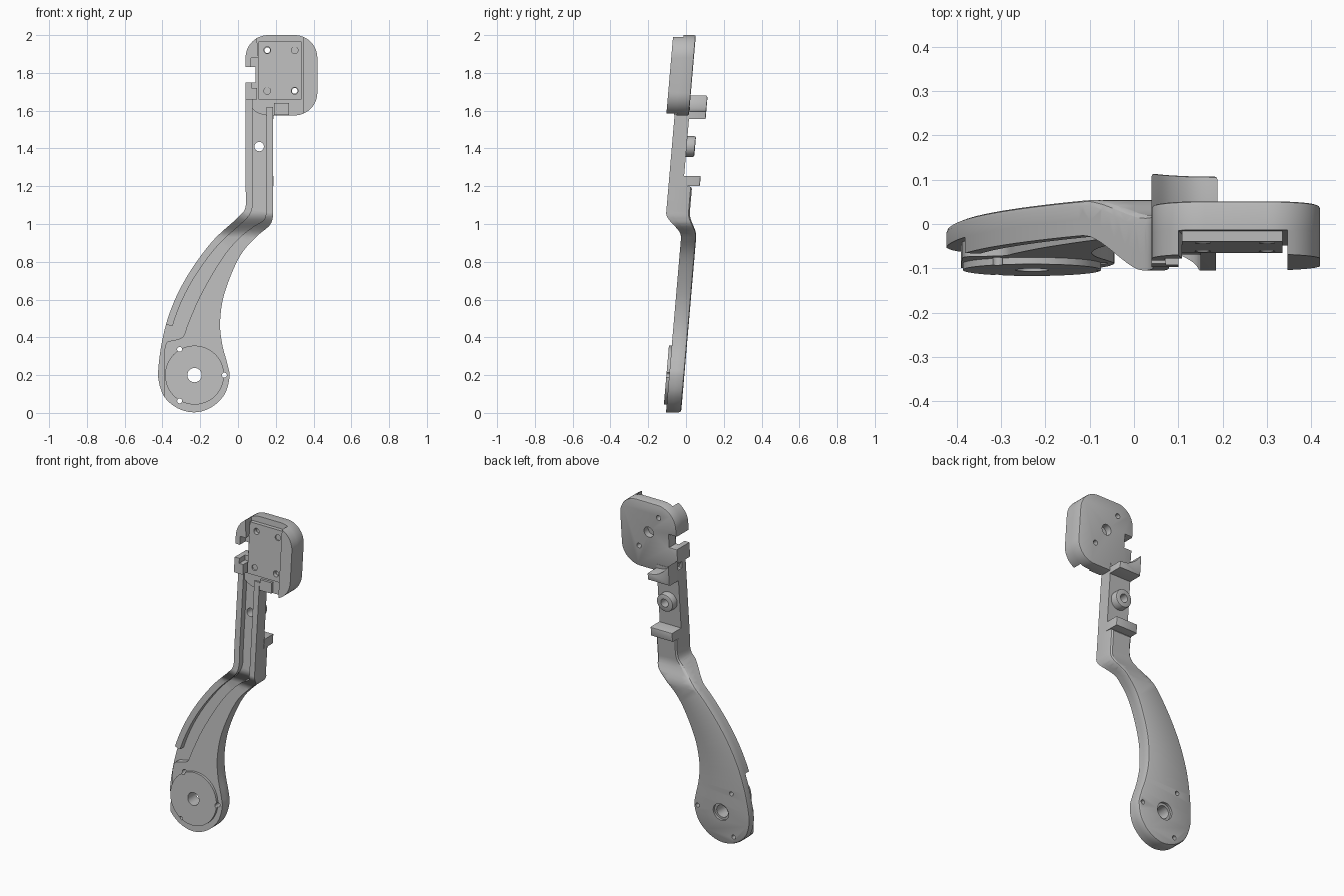
import bpy, bmesh, math
from mathutils import Vector

cube = bpy.data.objects.get("Cube")
if cube:
    bpy.data.objects.remove(cube, do_unlink=True)

TILT = 0.086           # the whole arm leans back by this slope
BEND = (0.93, 1.06)    # height range of the forward step

grey = bpy.data.materials.new("satin_grey")
grey.use_nodes = True
grey.diffuse_color = (0.5, 0.5, 0.5, 1)
grey.node_tree.nodes["Principled BSDF"].inputs["Base Color"].default_value = (0.5, 0.5, 0.5, 1)


def spline(pts, n=5):
    """Smooth open curve through the points."""
    p = [Vector(q) for q in pts]
    p = [p[0] * 2 - p[1]] + p + [p[-1] * 2 - p[-2]]
    out = []
    for a, b, c, d in zip(p, p[1:], p[2:], p[3:]):
        for i in range(n):
            t = i / n
            out.append(0.5 * (2 * b + (c - a) * t + (2 * a - 5 * b + 4 * c - d) * t * t
                              + (3 * b - a - 3 * c + d) * t ** 3))
    return out + [p[-2]]


def arc(x, z, r, start, end, n=12):
    angles = [math.radians(start + (end - start) * i / n) for i in range(n + 1)]
    return [Vector((x + r * math.cos(a), z + r * math.sin(a))) for a in angles]


def box(x0, x1, z0, z1):
    return [(x0, z0), (x1, z0), (x1, z1), (x0, z1)]


def prism(name, pts, front, back, jog=None, soft=0):
    """Extrude an x-z outline in depth, then lean it and step it at the bend."""
    bm = bmesh.new()
    near = [bm.verts.new((p[0], front, p[1])) for p in pts]
    far = [bm.verts.new((p[0], back, p[1])) for p in pts]
    bm.faces.new(near)
    cap = bm.faces.new(far[::-1])
    for i in range(len(pts)):
        j = (i + 1) % len(pts)
        bm.faces.new((near[j], near[i], far[i], far[j]))
    bmesh.ops.recalc_face_normals(bm, faces=bm.faces)
    if soft:
        bmesh.ops.bevel(bm, geom=list(cap.edges), offset=soft, segments=2,
                        profile=0.5, affect='EDGES')
    if jog:
        bmesh.ops.triangulate(bm, faces=bm.faces)
        for i in range(8):
            z = BEND[0] + (BEND[1] - BEND[0]) * i / 7
            bmesh.ops.bisect_plane(bm, geom=bm.verts[:] + bm.edges[:] + bm.faces[:],
                                   plane_co=(0, 0, z), plane_no=(0, 0, 1))
    for v in bm.verts:
        if jog:
            s = min(1, max(0, (v.co.z - BEND[0]) / (BEND[1] - BEND[0])))
            s = s * s * (3 - 2 * s)
            t = (v.co.y - front) / (back - front)
            v.co.y += s * (jog[0] + (jog[1] - jog[0]) * t)
        v.co.y += TILT * v.co.z
    mesh = bpy.data.meshes.new(name)
    bm.to_mesh(mesh)
    bm.free()
    obj = bpy.data.objects.new(name, mesh)
    bpy.context.collection.objects.link(obj)
    mesh.materials.append(grey)
    return obj


def drill(obj, x, z, r, front=-0.4, back=0.2):
    """Cut a round hole through an object."""
    cutter = prism("hole_cutter", arc(x, z, r, 0, 345, 23), front, back)
    mod = obj.modifiers.new("hole", 'BOOLEAN')
    mod.operation = 'DIFFERENCE'
    mod.solver = 'EXACT'
    mod.object = cutter
    bpy.context.view_layer.objects.active = obj
    bpy.ops.object.modifier_apply(modifier=mod.name)
    bpy.data.objects.remove(cutter, do_unlink=True)


# Arm outline: down the left edge, round the foot, up the right edge
path = spline([(.04, 1.2), (.04, 1.09), (0, 1.035), (-.125, .92), (-.23, .785), (-.31, .65),
               (-.365, .52), (-.4, .39), (-.42, .255), (-.42, .17), (-.39, .085), (-.32, .025),
               (-.23, .003), (-.14, .03), (-.07, .1), (-.045, .19), (-.055, .255), (-.083, .36),
               (-.095, .47), (-.08, .6), (-.035, .735), (.023, .85), (.1, .935), (.165, .99),
               (.183, 1.03), (.185, 1.08), (.185, 1.2)])
arm = prism("arm_base", path, -.07, -.026, jog=(-.09, -.045), soft=.012)

# Raised front face, continuing as the right wall of the bar
foot = next(i for i, p in enumerate(path) if p.y < .09)
inner = spline([(.15, 1.06), (.135, 1.02), (.08, .985), (0, .92), (-.09, .81), (-.2, .62),
                (-.265, .47), (-.29, .405), (-.33, .387), (-.375, .375), (-.388, .34)])
face = prism("raised_face", path[foot:] + [(.185, 1.62), (.15, 1.62)] + inner,
             -.106, -.07, jog=(-.09, -.09))

# Left rim, continuing as the left wall of the bar
outer = [p for p in path[:foot] if p.y > .46]
rim_in = []
for i, p in enumerate(outer):
    t = (path[i + 1] - path[max(i - 1, 0)]).normalized()
    rim_in.append(p + Vector((-t.y, t.x)) * .036)
prism("left_rim", [(.04, 1.66)] + outer + rim_in[::-1] + [(.076, 1.66)],
      -.106, -.07, jog=(-.09, -.09))

# Hub disc with a centre bore and three small holes
hub = (-.23, .2)
disc = prism("hub_disc", arc(*hub, .156, 0, 355, 71), -.121, -.106)
for part in (arm, face, disc):
    drill(part, *hub, .038)
drill(arm, *hub, .052, -.04, .1)
for angle in (0, 120, 240):
    a = math.radians(angle)
    for part in (arm, face, disc):
        drill(part, hub[0] + .158 * math.cos(a), hub[1] + .158 * math.sin(a), .013)

# Straight bar with a cable hole and a boss on the back
bar = prism("bar_floor", box(.04, .185, 1.2, 1.62), -.16, -.118)
boss = prism("back_boss", arc(.112, 1.41, .055, 0, 350, 35), -.118, -.073, soft=.008)
for part in (bar, boss):
    drill(part, .112, 1.41, .025)

# Two tabs on the back; the upper one has a hollow top
prism("lower_tab", box(.04, .188, 1.2, 1.255), -.12, -.03, soft=.006)
hollow = spline([(.188, 1.595), (.13, 1.605), (.08, 1.635), (.04, 1.68)])
prism("upper_tab", [(.04, 1.555), (.188, 1.555)] + hollow, -.12, -.03, soft=.006)

# Head: rounded back plate with a side notch
R = .12
top_left = arc(.04 + R, 2 - R, R, 90, 180)
right_side = arc(.42 - R, 1.575 + R, R, -90, 0) + arc(.42 - R, 2 - R, R, 0, 90)
notch = [(.04, 1.83), (.092, 1.83), (.092, 1.75), (.04, 1.75)]
plate = prism("head_plate", top_left + notch + arc(.04 + R, 1.575 + R, R, 180, 270) + right_side,
              -.185, -.12, soft=.008)
drill(plate, .228, 1.81, .032, -.16, 0)

# Head walls standing forward of the plate
prism("head_right_wall", [p for p in right_side if p.x >= .345], -.24, -.185)
prism("head_left_wall", [p for p in top_left if p.x <= .112]
      + [(.04, 1.83), (.07, 1.83), (.07, 1.88), (.108, 1.88)], -.24, -.185)
prism("head_lower_wall", [(.04, 1.66), (.1, 1.66), (.1, 1.72), (.072, 1.72),
                          (.072, 1.75), (.04, 1.75)], -.24, -.13)
prism("head_floor_step", box(.19, .27, 1.577, 1.64), -.2, -.185)

# Cover plate with four screw holes, two of them going right through
cover = prism("cover_plate", box(.108, .335, 1.66, 1.965), -.208, -.185)
for x, z, through in ((.155, 1.92, True), (.3, 1.705, True), (.3, 1.92, False), (.155, 1.705, False)):
    drill(cover, x, z, .018, -.4, .2 if through else -.2)
    if through:
        drill(plate, x, z, .015)

# Smooth the curved walls, keep the edges crisp
bpy.ops.object.select_all(action='DESELECT')
for obj in bpy.context.collection.objects:
    if obj.type == 'MESH' and grey.name in obj.data.materials:
        obj.select_set(True)
        bpy.context.view_layer.objects.active = obj
bpy.ops.object.shade_smooth_by_angle(angle=math.radians(30))
